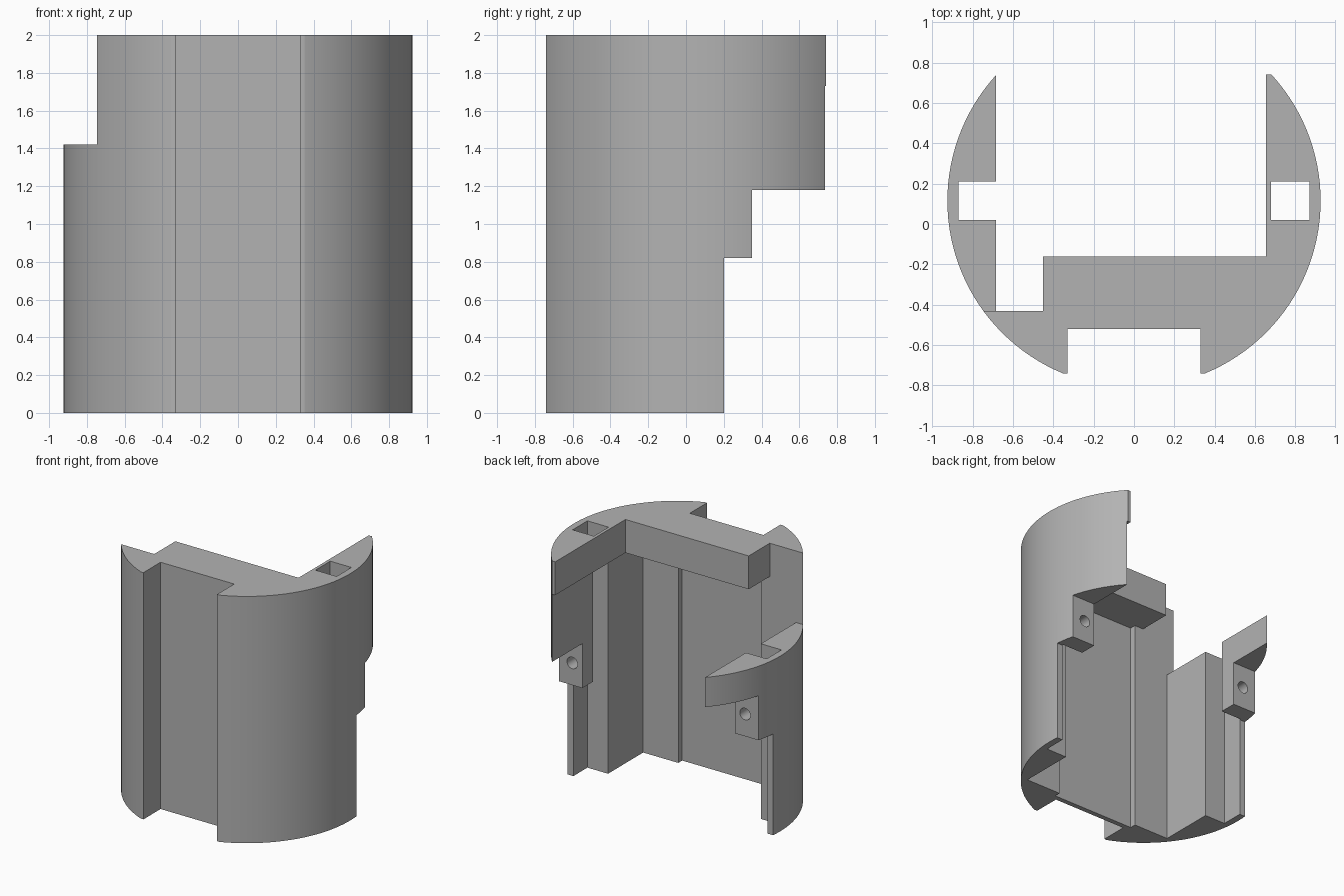
import bpy
import math

default_cube = bpy.data.objects.get("Cube")
if default_cube:
    bpy.data.objects.remove(default_cube, do_unlink=True)

RADIUS, CENTRE_Y, HEIGHT = 0.925, 0.115, 2.0
FAR = 1.2            # cutters run out past the body
LOW, HIGH = -0.1, 2.1
ROOF = 1.73          # underside of the top plate

grey = bpy.data.materials.new("plain grey")
grey.use_nodes = True
grey.diffuse_color = (0.45, 0.45, 0.45, 1)
grey.node_tree.nodes["Principled BSDF"].inputs["Base Color"].default_value = grey.diffuse_color

# Round body
bpy.ops.mesh.primitive_cylinder_add(vertices=128, radius=RADIUS, depth=HEIGHT,
                                    location=(0, CENTRE_Y, HEIGHT / 2))
body = bpy.context.object
body.name = "housing_body"
body.data.materials.append(grey)


def subtract(cutter):
    """Carve the cutter out of the body, then discard it."""
    cutter.hide_render = True
    mod = body.modifiers.new("cut", 'BOOLEAN')
    mod.operation = 'DIFFERENCE'
    mod.solver = 'EXACT'
    mod.object = cutter
    bpy.context.view_layer.objects.active = body
    bpy.ops.object.modifier_apply(modifier=mod.name)
    bpy.data.objects.remove(cutter, do_unlink=True)


def cut_box(x0, x1, y0, y1, z0=LOW, z1=HIGH):
    bpy.ops.mesh.primitive_cube_add(size=1)
    box = bpy.context.object
    lo, hi = (x0, y0, z0), (x1, y1, z1)
    for v in box.data.vertices:
        v.co = [b if c > 0 else a for c, a, b in zip(v.co, lo, hi)]
    subtract(box)


# Flat trims at front and back
cut_box(-FAR, FAR, -FAR, -0.74)
cut_box(-FAR, FAR, 0.74, FAR)

# Groove down the front
cut_box(-0.33, 0.33, -FAR, -0.52)

# Cavity open to the back, with a shallow panel recess in its wall
cut_box(-0.685, 0.685, -0.43, FAR, LOW, ROOF)
cut_box(-0.37, 0.37, -0.48, -0.3, LOW, ROOF)

# Opening through the top plate and lowered right arm
cut_box(-0.55, 0.655, -0.16, FAR, ROOF - 0.1, HIGH)
cut_box(-FAR, -0.45, -0.43, FAR, 1.42, HIGH)

# Stepped underside of the arms
cut_box(-FAR, FAR, 0.35, FAR, LOW, 1.18)
cut_box(-FAR, FAR, 0.20, FAR, LOW, 0.82)

# Vertical slots and screw holes, one per arm
for side in (-1, 1):
    x0, x1 = sorted((side * 0.68, side * 0.87))
    cut_box(x0, x1, 0.02, 0.21)
    bpy.ops.mesh.primitive_cylinder_add(vertices=32, radius=0.047, depth=0.4,
                                        location=(side * 0.775, 0.32, 1.0),
                                        rotation=(math.pi / 2, 0, 0))
    subtract(bpy.context.object)

# Smooth round walls, crisp edges
bpy.ops.object.select_all(action='DESELECT')
body.select_set(True)
bpy.context.view_layer.objects.active = body
bpy.ops.object.shade_smooth_by_angle(angle=math.radians(30))
